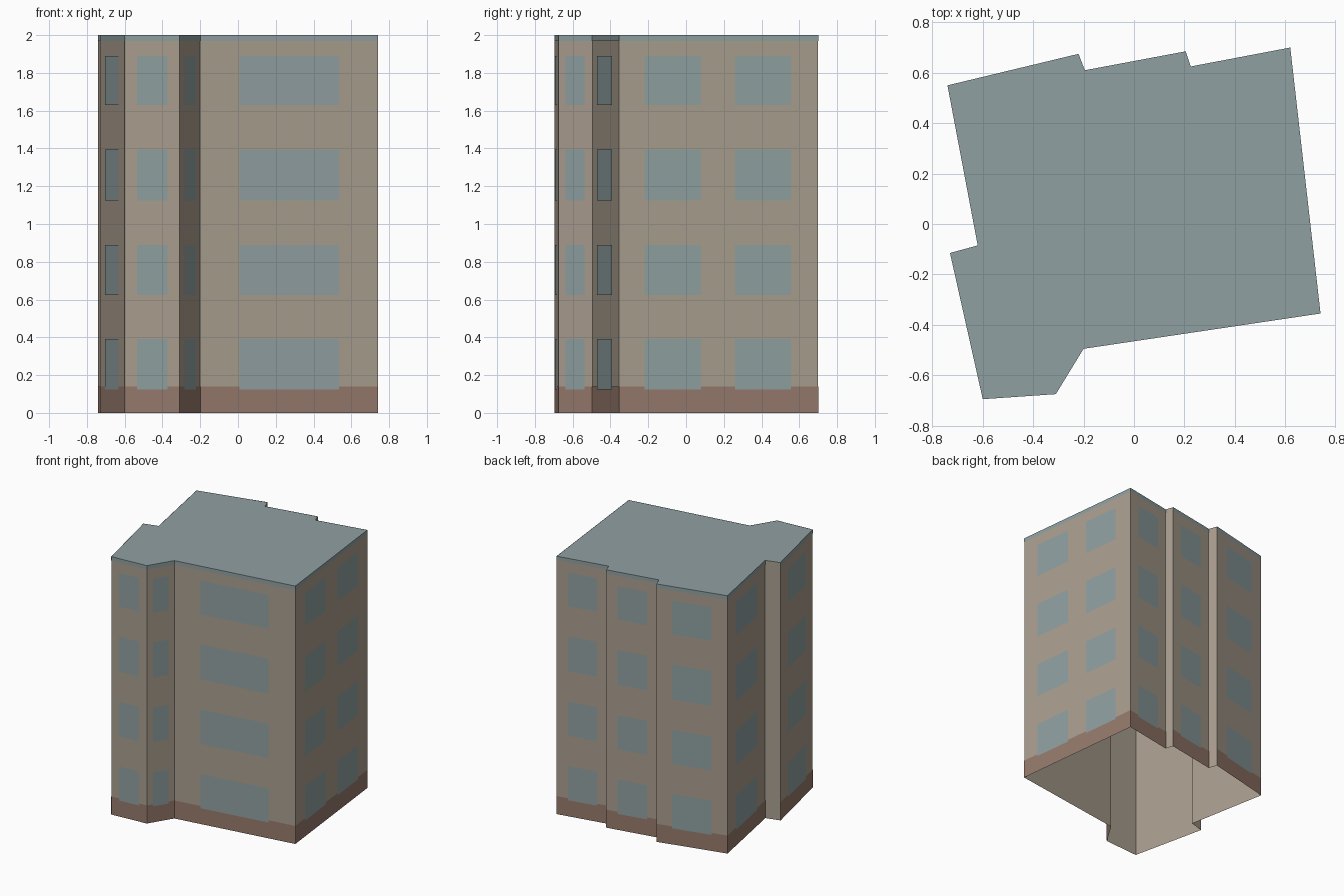
import bpy
import bmesh
from mathutils import Vector

cube = bpy.data.objects.get("Cube")
if cube:
    bpy.data.objects.remove(cube)

HEIGHT = 2.0
BASE_TOP = 0.14
FASCIA_BOTTOM = 1.97
FLOORS = [(0.125, 0.39), (0.625, 0.89), (1.125, 1.395), (1.63, 1.89)]

# Footprint corners, counter-clockwise
PLAN = [Vector(p) for p in [
    (-0.60, -0.695), (-0.31, -0.675), (-0.20, -0.495), (0.74, -0.355),
    (0.62, 0.70), (0.225, 0.625), (0.205, 0.685), (-0.195, 0.61),
    (-0.22, 0.675), (-0.74, 0.55), (-0.62, -0.085), (-0.73, -0.115)]]
PLAIN_WALLS = (5, 7, 10)              # short steps with no trim or windows
FRONT_WALL = 2
SPANS = {3: [(0.128, 0.412), (0.583, 0.863)]}   # wall with two window columns
DEFAULT_SPAN = [(0.22, 0.78)]


def material(name, color):
    mat = bpy.data.materials.new(name)
    mat.use_nodes = True
    mat.diffuse_color = (*color, 1)
    mat.node_tree.nodes["Principled BSDF"].inputs["Base Color"].default_value = (*color, 1)
    return mat


def make_object(name, bm, mat):
    mesh = bpy.data.meshes.new(name)
    bm.to_mesh(mesh)
    bm.free()
    mesh.materials.append(mat)
    obj = bpy.data.objects.new(name, mesh)
    bpy.context.collection.objects.link(obj)
    return obj


def add_panel(bm, wall, t0, t1, z0, z1, offset=0.0):
    """Upright quad on one wall, from fraction t0 to t1 along it."""
    a, b = PLAN[wall], PLAN[(wall + 1) % len(PLAN)]
    along = b - a
    out = Vector((along.y, -along.x)).normalized() * offset
    p, q = a + along * t0 + out, a + along * t1 + out
    corners = [(p, z0), (q, z0), (q, z1), (p, z1)]
    bm.faces.new([bm.verts.new((c.x, c.y, z)) for c, z in corners])


plaster = material("beige plaster", (0.402, 0.342, 0.275))
slate = material("blue grey", (0.279, 0.352, 0.356))
brick = material("brown plinth", (0.305, 0.195, 0.150))

# Wall shell, open underneath
bm = bmesh.new()
for i in range(len(PLAN)):
    add_panel(bm, i, 0, 1, 0, HEIGHT)
bmesh.ops.remove_doubles(bm, verts=bm.verts, dist=0.0001)
make_object("walls", bm, plaster)

# Flat roof
bm = bmesh.new()
bm.faces.new([bm.verts.new((p.x, p.y, HEIGHT)) for p in PLAN])
make_object("roof", bm, slate)

# Painted trim and windows on every main wall
plinth, fascia, windows = bmesh.new(), bmesh.new(), bmesh.new()
for i in range(len(PLAN)):
    if i in PLAIN_WALLS:
        continue
    add_panel(plinth, i, 0, 1, 0, BASE_TOP, 0.0015)
    add_panel(fascia, i, 0, 1, FASCIA_BOTTOM, HEIGHT, 0.0015)
    for t0, t1 in SPANS.get(i, DEFAULT_SPAN):
        for z0, z1 in FLOORS:
            add_panel(windows, i, t0, t1, z0, z1, 0.006 if i == FRONT_WALL else 0.003)
make_object("plinth", plinth, brick)
make_object("roof_fascia", fascia, slate)
make_object("windows", windows, slate)
